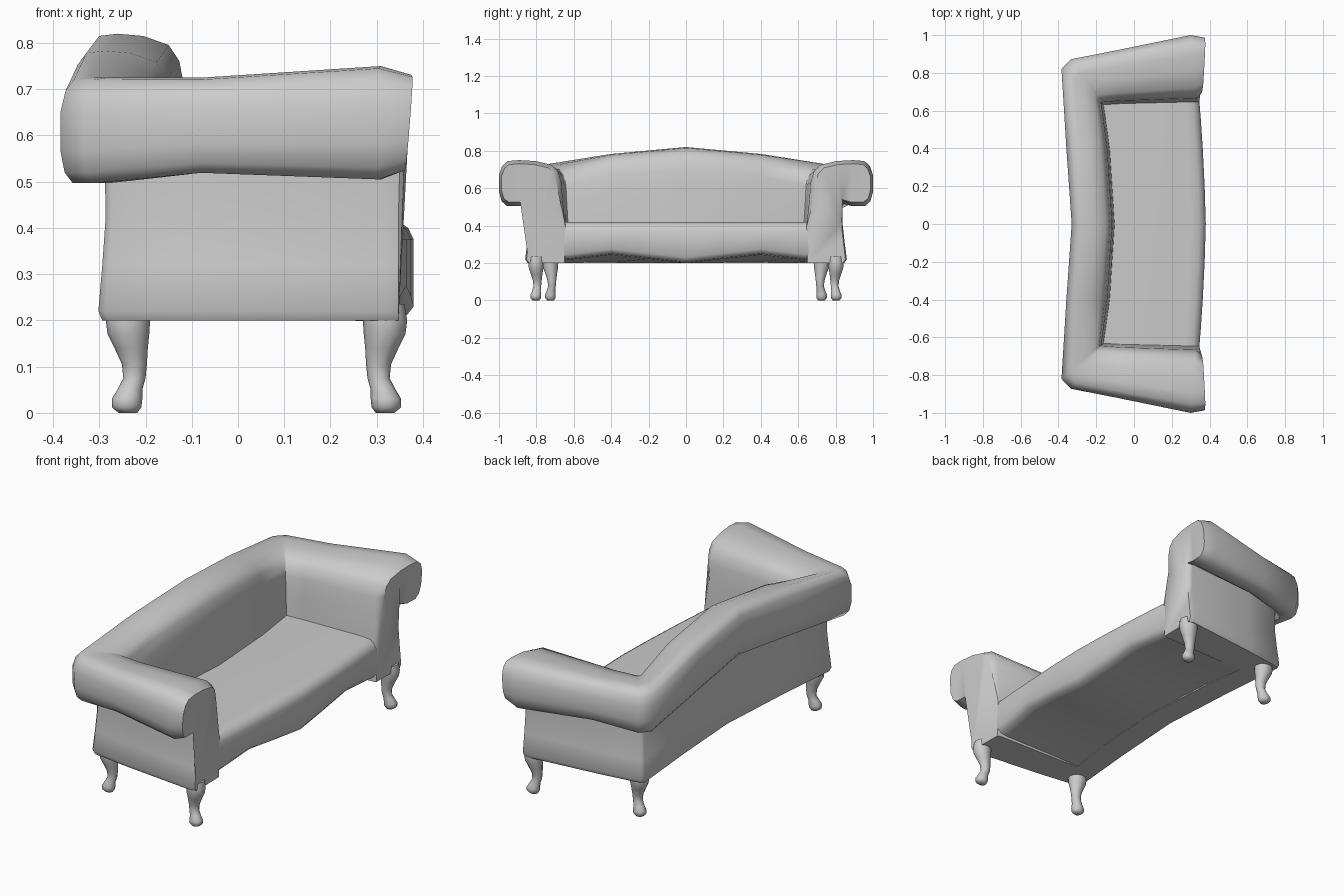
import bpy, bmesh, math
from mathutils import Vector

if "Cube" in bpy.data.objects:
    bpy.data.objects.remove(bpy.data.objects["Cube"])


def loft(name, rings, angle=50):
    """Skin closed rings of points in order and cap both ends."""
    bm = bmesh.new()
    vs = [[bm.verts.new(p) for p in r] for r in rings]
    n = len(vs[0])
    for a, b in zip(vs, vs[1:]):
        for i in range(n):
            j = (i + 1) % n
            bm.faces.new((a[i], a[j], b[j], b[i]))
    caps = [bm.faces.new(vs[0]), bm.faces.new(vs[-1])]
    bmesh.ops.triangulate(bm, faces=caps)
    bmesh.ops.recalc_face_normals(bm, faces=bm.faces)
    me = bpy.data.meshes.new(name)
    bm.to_mesh(me)
    bm.free()
    ob = bpy.data.objects.new(name, me)
    bpy.context.collection.objects.link(ob)
    bpy.ops.object.select_all(action='DESELECT')
    ob.select_set(True)
    bpy.context.view_layer.objects.active = ob
    bpy.ops.object.shade_smooth_by_angle(angle=math.radians(angle))
    return ob


# Scroll cross-section: (fraction, height), 0 = inner wall, 1 = outer limit
BASE = [(0, .20), (.94, .20), (1, .22), (.94, .32), (.89, .42), (.90, .54)]
ROLL = [(.68, .505), (.88, .505), (.96, .53), (1, .58), (1, .67), (.95, .72),
        (.87, .745), (.70, .75), (.45, .745), (.21, .725), (.11, .69),
        (.06, .63), (.04, .54)]


def section(inner, outer, base, top, low, side, cap=False):
    I, O, B = Vector(inner), Vector(outer), Vector(base)
    ring = []
    for pts, end in ((BASE, B), (ROLL, O)):
        for t, z in pts:
            if cap:
                if pts is ROLL:
                    t, z = t + (.68 - t) * .12, z + (.63 - z) * .16
                else:
                    t = t + (.4 - t) * .06
            p = I.lerp(end, t)
            if z > .5:
                k = (z - .5) / .25
                if cap:
                    p.x += .02 * k
                z += low + (top - low) * k
            ring.append((p.x, p.y * side, z))
    ring.append((I.x, I.y * side, .40))
    return ring


# Arms and back: one rolled sweep, from arm front round to the middle of the back
STATIONS = [
    ((.345, .645), (.362, 1.0), (.347, .86), 0, 0, True),
    ((.33, .645), (.30, 1.0), (.32, .86), 0, 0),
    ((-.08, .635), (-.08, .922), (-.08, .815), -.025, .015),
    ((-.16, .63), (-.335, .872), (-.288, .785), -.025, -.008),
    ((-.16, .63), (-.384, .82), (-.302, .77), -.025, -.008),
    ((-.128, .4), (-.358, .4), (-.27, .4), .033, .035),
    ((-.102, 0), (-.33, 0), (-.245, 0), .07, .075),
]


def ring_for(s, side):
    return section(*s[:5], side, len(s) > 5)


rings = [ring_for(s, 1) for s in STATIONS]
rings += [ring_for(s, -1) for s in STATIONS[-2::-1]]
loft("arms_and_back", rings)

# Seat with bowed front and scalloped lower rail: y, front x, front bottom z, back x
HALF = [(0, .38, .205, -.17), (.2, .374, .228, -.18), (.4, .364, .25, -.19),
        (.55, .354, .232, -.2), (.69, .343, .215, -.22)]
stations = [(-y, f, b, k) for y, f, b, k in HALF[:0:-1]] + HALF
loft("seat", [[(k, y, .201), (f - .06, y, b - .006), (f - .02, y, b),
               (f, y, b + .025), (f, y, .375), (f - .012, y, .40),
               (f - .035, y, .415), (f - .08, y, .42), (k, y, .42)]
              for y, f, b, k in stations])

# Cabriole legs: height, radius, outward offset
LEG = [(.235, .046, 0), (.20, .048, .004), (.17, .045, .003), (.14, .036, -.003),
       (.105, .027, -.010), (.075, .024, -.010), (.05, .027, 0),
       (.03, .033, .006), (.012, .032, .007), (0, .020, .004)]


def leg(name, cx, cy):
    ox, oy = math.copysign(1, cx), math.copysign(.5, cy)
    loft(name, [[(cx + ox * o + r * math.cos(i * math.pi / 5),
                  cy + oy * o + .9 * r * math.sin(i * math.pi / 5), z)
                 for i in range(10)] for z, r, o in LEG], 60)


for side, word in ((1, "left"), (-1, "right")):
    leg("front_leg_" + word, .314, .80 * side)
    leg("back_leg_" + word, -.234, .722 * side)
